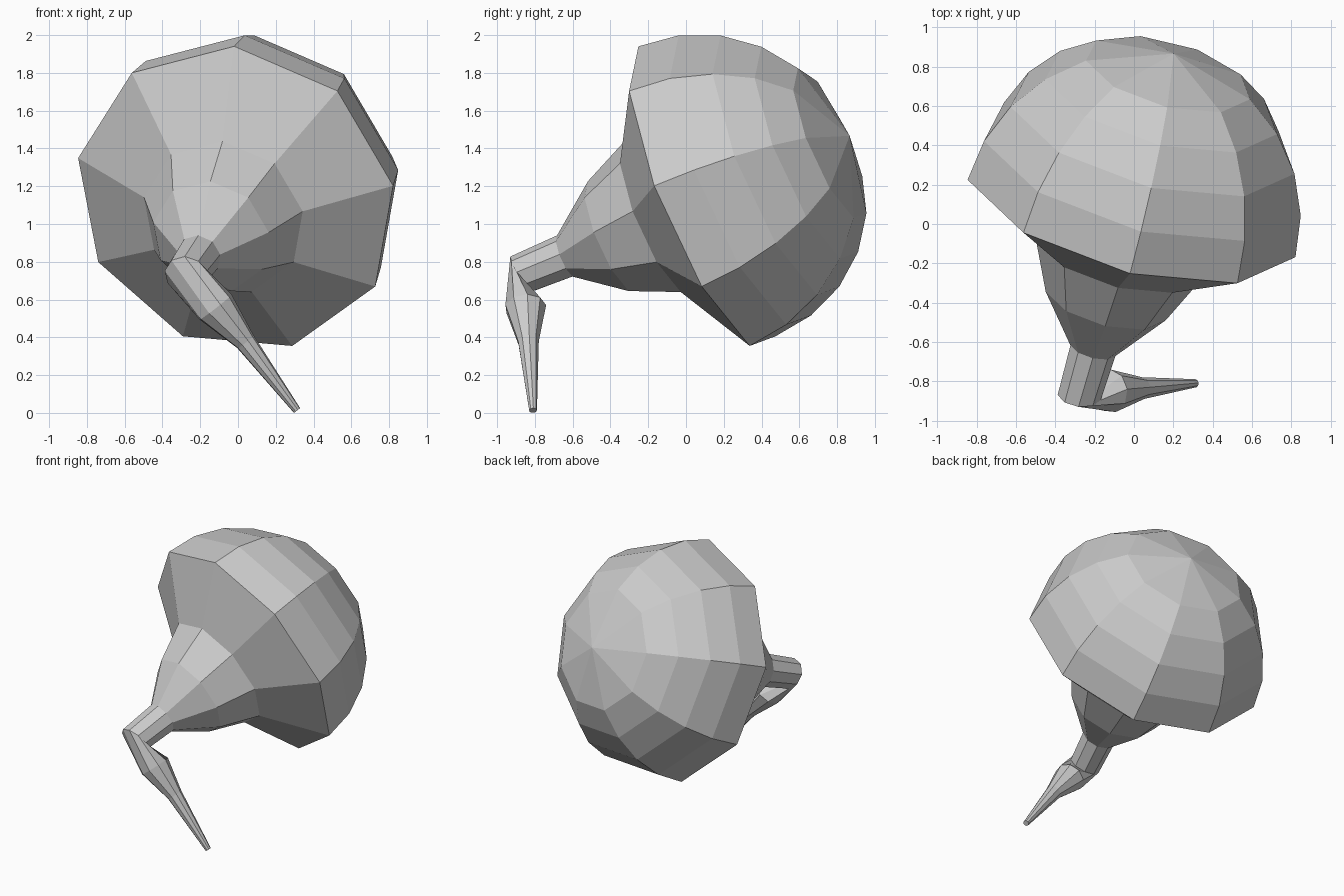
import bpy, bmesh
from math import sin, cos, pi, radians
from mathutils import Vector

if "Cube" in bpy.data.objects:
    bpy.data.objects.remove(bpy.data.objects["Cube"])

SIDES = 9
CENTRE = Vector((-0.011, 0.087, 1.136))             # middle of the dome rim
AXIS = Vector((0.244, 0.893, 0.379)).normalized()   # points to the dome's pole
START = Vector((-0.01, -0.386, 0.921))              # direction of the first corner
START = (START - AXIS * START.dot(AXIS)).normalized()
R = 0.873


def loft(name, rings, tip_cap=False):
    """Skin a list of (centre, normal, radius) rings; radius 0 makes a point."""
    bm = bmesh.new()
    n, a = -AXIS, START.copy()
    prev = None
    for c, normal, r in rings:
        normal = normal.normalized()
        a = n.rotation_difference(normal) @ a       # carry the corners around bends
        n = normal
        b = n.cross(a)
        if r == 0:
            ring = [bm.verts.new(c)]
        else:
            ring = [bm.verts.new(c + r * (a * cos(2 * pi * i / SIDES) + b * sin(2 * pi * i / SIDES)))
                    for i in range(SIDES)]
        if prev:
            for i in range(SIDES):
                j = (i + 1) % SIDES
                if len(prev) == 1:
                    bm.faces.new((prev[0], ring[i], ring[j]))
                else:
                    bm.faces.new((prev[j], prev[i], ring[i], ring[j]))
        prev = ring
    if tip_cap:
        bm.faces.new(prev)
    bmesh.ops.recalc_face_normals(bm, faces=bm.faces)
    me = bpy.data.meshes.new(name)
    bm.to_mesh(me)
    bm.free()
    ob = bpy.data.objects.new(name, me)
    bpy.context.collection.objects.link(ob)
    return ob


def on_axis(t, r):
    """Ring on the main axis, t below the rim."""
    return (CENTRE - AXIS * t, -AXIS, r)


# dome: pole, latitude rings, rim, then the conical underside
dome = [on_axis(-R, 0)]
dome += [on_axis(-R * sin(radians(d)), R * cos(radians(d))) for d in (60, 45, 30, 15, 0)]
loft("dome", dome + [on_axis(0.27, 0.44)])

# tapered collar under the dome
loft("collar", [on_axis(0.27, 0.44), on_axis(0.54, 0.32), on_axis(0.81, 0.12)])

# short stem ending in a pinched elbow
down = Vector((0.61, 0.06, -0.78)).normalized()
elbow = (Vector((-0.278, -0.872, 0.732)), -AXIS + down * 0.2, 0.112)
loft("stem", [on_axis(0.81, 0.12), elbow])

# bent pointed spike
loft("spike", [
    elbow,
    (Vector((-0.12, -0.85, 0.56)), down, 0.11),
    (Vector((0.04, -0.835, 0.375)), down, 0.056),
    (Vector((0.312, -0.81, 0.013)), down, 0.021),
], tip_cap=True)
